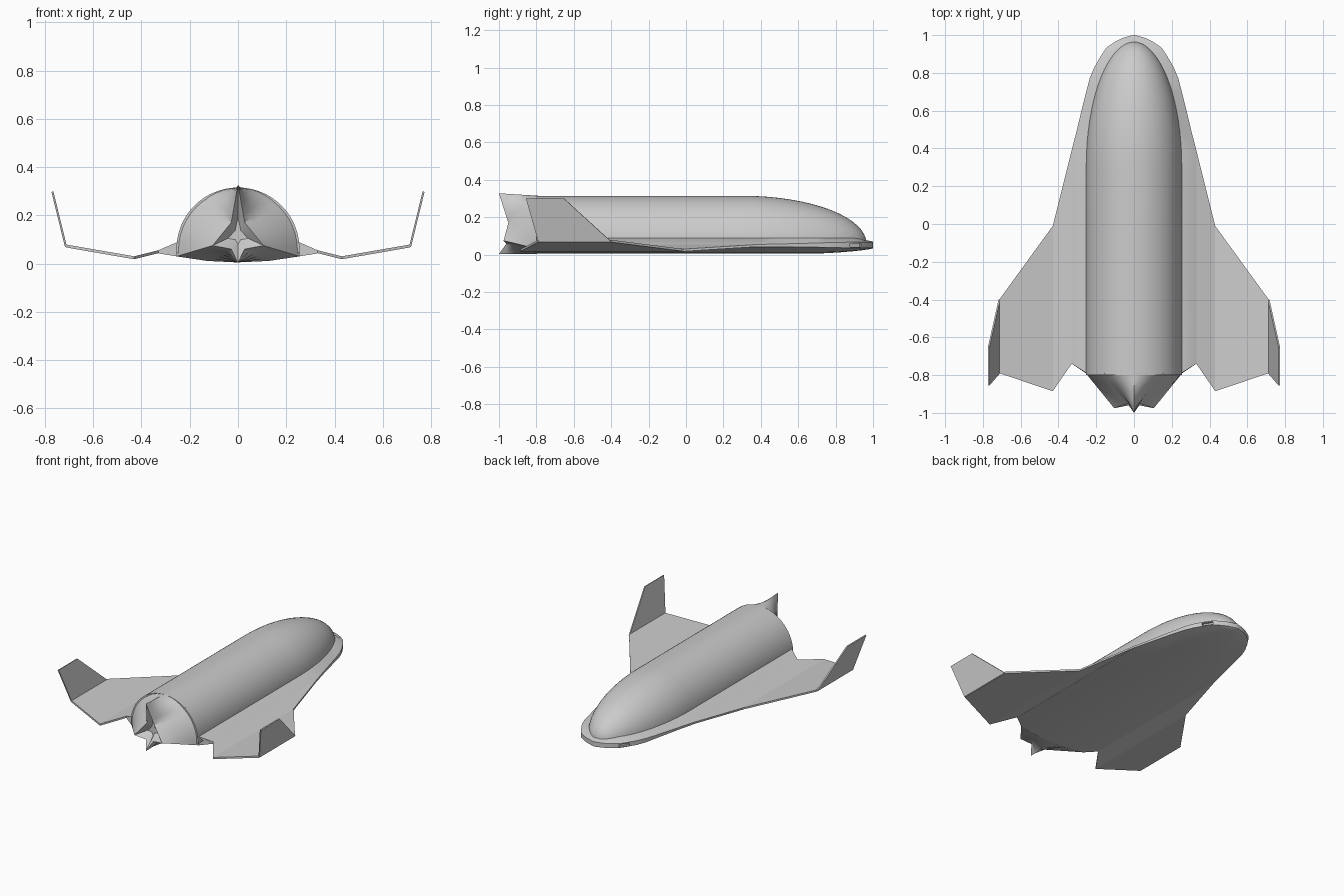
import bpy, bmesh, math
from mathutils import Vector

if "Cube" in bpy.data.objects:
    bpy.data.objects.remove(bpy.data.objects["Cube"])

grey = bpy.data.materials.new("light grey")
grey.diffuse_color = (0.6, 0.6, 0.6, 1)
grey.use_nodes = True
grey.node_tree.nodes["Principled BSDF"].inputs["Base Color"].default_value = grey.diffuse_color


def finish(name, bm, angle=30, mirror=False):
    bmesh.ops.remove_doubles(bm, verts=bm.verts, dist=0.0005)
    bmesh.ops.recalc_face_normals(bm, faces=bm.faces)
    me = bpy.data.meshes.new(name)
    bm.to_mesh(me)
    bm.free()
    me.materials.append(grey)
    ob = bpy.data.objects.new(name, me)
    bpy.context.collection.objects.link(ob)
    if mirror:
        ob.modifiers.new("mirror", 'MIRROR')
    bpy.ops.object.select_all(action='DESELECT')
    ob.select_set(True)
    bpy.context.view_layer.objects.active = ob
    bpy.ops.object.shade_smooth_by_angle(angle=math.radians(angle))
    return ob


def loft(name, halves, angle=30):
    """Skin half sections (bottom centre to top centre), mirrored into rings."""
    bm = bmesh.new()
    rings = []
    for h in halves:
        full = list(h) + [(-x, y, z) for x, y, z in h[-2:0:-1]]
        rings.append([bm.verts.new(p) for p in full])
    n = len(rings[0])
    for a, b in zip(rings, rings[1:]):
        for i in range(n):
            j = (i + 1) % n
            bm.faces.new((a[i], a[j], b[j], b[i]))
    bm.faces.new(rings[0])
    bm.faces.new(rings[-1])
    return finish(name, bm, angle)


def plate(name, top, offset):
    """Thin panel between a top outline and its offset copy, on both sides."""
    bm = bmesh.new()
    a = [bm.verts.new(p) for p in top]
    b = [bm.verts.new(Vector(p) + Vector(offset)) for p in top]
    bm.faces.new(a)
    bm.faces.new(b[::-1])
    for i in range(len(a)):
        j = (i + 1) % len(a)
        bm.faces.new((a[i], b[i], b[j], a[j]))
    return finish(name, bm, 20, True)


def interp(keys, t):
    for (t0, *a), (t1, *b) in zip(keys, keys[1:]):
        if t0 <= t <= t1:
            f = (t - t0) / (t1 - t0)
            return [p + (q - p) * f for p, q in zip(a, b)]


def taper(y):
    return 1 if y < 0.3 else math.sqrt(max(0, 1 - ((y - 0.3) / 0.665) ** 2))


# Domed fuselage with a rounded nose
R, ZC, ARC = 0.255, 0.06, 20
ys = [-0.8, 0.0] + [0.3 + 0.665 * math.sin(math.pi / 2 * i / 16) for i in range(17)]
body = []
for y in ys:
    s = max(taper(y), 0.004)
    arc = [(R * s * math.cos(math.pi / 2 * i / ARC), y,
            ZC + R * s * math.sin(math.pi / 2 * i / ARC)) for i in range(ARC + 1)]
    arc[-1] = (0, y, ZC + R * s)
    body.append([(0, y, 0.04), (R * s, y, 0.045)] + arc)
loft("fuselage", body)

# Lower hull with nose rim and wing roots: y, half width, edge bottom, edge top, keel
stations = [(-0.79, 0.33, 0.042, 0.055, 0.005), (0.0, 0.33, 0.042, 0.055, 0.005),
            (0.2, 0.33, 0.042, 0.055, 0.005), (0.39, 0.33, 0.042, 0.055, 0.005),
            (0.5, 0.302, 0.042, 0.057, 0.005), (0.6, 0.278, 0.041, 0.06, 0.005),
            (0.7, 0.253, 0.04, 0.062, 0.006), (0.77, 0.235, 0.038, 0.065, 0.009),
            (0.83, 0.21, 0.037, 0.066, 0.013), (0.89, 0.175, 0.037, 0.067, 0.018),
            (0.935, 0.145, 0.037, 0.067, 0.023), (0.965, 0.1, 0.036, 0.067, 0.027),
            (0.985, 0.06, 0.036, 0.067, 0.03), (1.0, 0.006, 0.036, 0.067, 0.034)]
hull = []
for y, w, eb, et, keel in stations:
    wb = min(R, 0.8 * w)
    zb = keel + (eb - keel) * 0.68
    ye = -0.74 if y < -0.7 else y          # swept trailing edge
    d = 0.25 * taper(y)
    zt = 0.09 if y < 0.9 else 0.09 - 0.2 * (y - 0.9)
    hull.append([(0, y, keel), (wb / 2, y, keel + (zb - keel) * 0.25), (wb, y, zb),
                 (w, ye, eb), (w, ye, et), (d, y, zt), (0, y, zt)])
rim = loft("hull", hull, 25)

# Small side openings in the nose rim
for side in (-1, 1):
    bpy.ops.mesh.primitive_cube_add(size=1, location=(side * 0.165, 0.907, 0.051),
                                    rotation=(0, 0, side * math.radians(31)))
    cutter = bpy.context.object
    cutter.name = "opening_cutter"
    cutter.scale = (0.035, 0.07, 0.018)
    cutter.hide_render = True
    cutter.hide_set(True)
    cut = rim.modifiers.new("opening", 'BOOLEAN')
    cut.operation = 'DIFFERENCE'
    cut.object = cutter

# Wing panels and upturned tips
plate("inner_wing", [(0.33, 0.39, 0.055), (0.43, -0.01, 0.03),
                     (0.43, -0.885, 0.03), (0.33, -0.74, 0.055)], (0, 0, -0.012))
plate("outer_wing", [(0.43, -0.01, 0.03), (0.713, -0.4, 0.079),
                     (0.713, -0.79, 0.079), (0.43, -0.885, 0.03)], (0, 0, -0.012))
plate("winglet", [(0.717, -0.4, 0.069), (0.773, -0.65, 0.297),
                  (0.773, -0.855, 0.297), (0.717, -0.79, 0.069)], (-0.008, 0, 0.002))

# Tail fairing blending the round body into a pointed star, with a recessed centre
base = [(0, -0.79, 0.005), (0.128, -0.79, 0.011), (R, -0.79, 0.03)]
base += [(R * math.cos(math.pi / 2 * i / 12), -0.79,
          ZC + R * math.sin(math.pi / 2 * i / 12)) for i in range(13)]
base[-1] = (0, -0.79, ZC + R)
keys = [(0, 0, -1.0, 0.003), (1, 0.028, -0.96, 0.06), (2, 0.105, -0.975, 0.075),
        (10, 0.028, -0.95, 0.17), (15, 0, -1.0, 0.328)]
star = [interp(keys, i) for i in range(16)]
tail = [[Vector(p).lerp(Vector(q), t) for p, q in zip(base, star)]
        for t in (0, 0.2, 0.4, 0.6, 0.8, 1)]
tail.append([Vector((x * 0.4, -0.92, 0.12 + (z - 0.12) * 0.35)) for x, y, z in star])
loft("tail_fairing", [[tuple(p) for p in h] for h in tail], 35)
